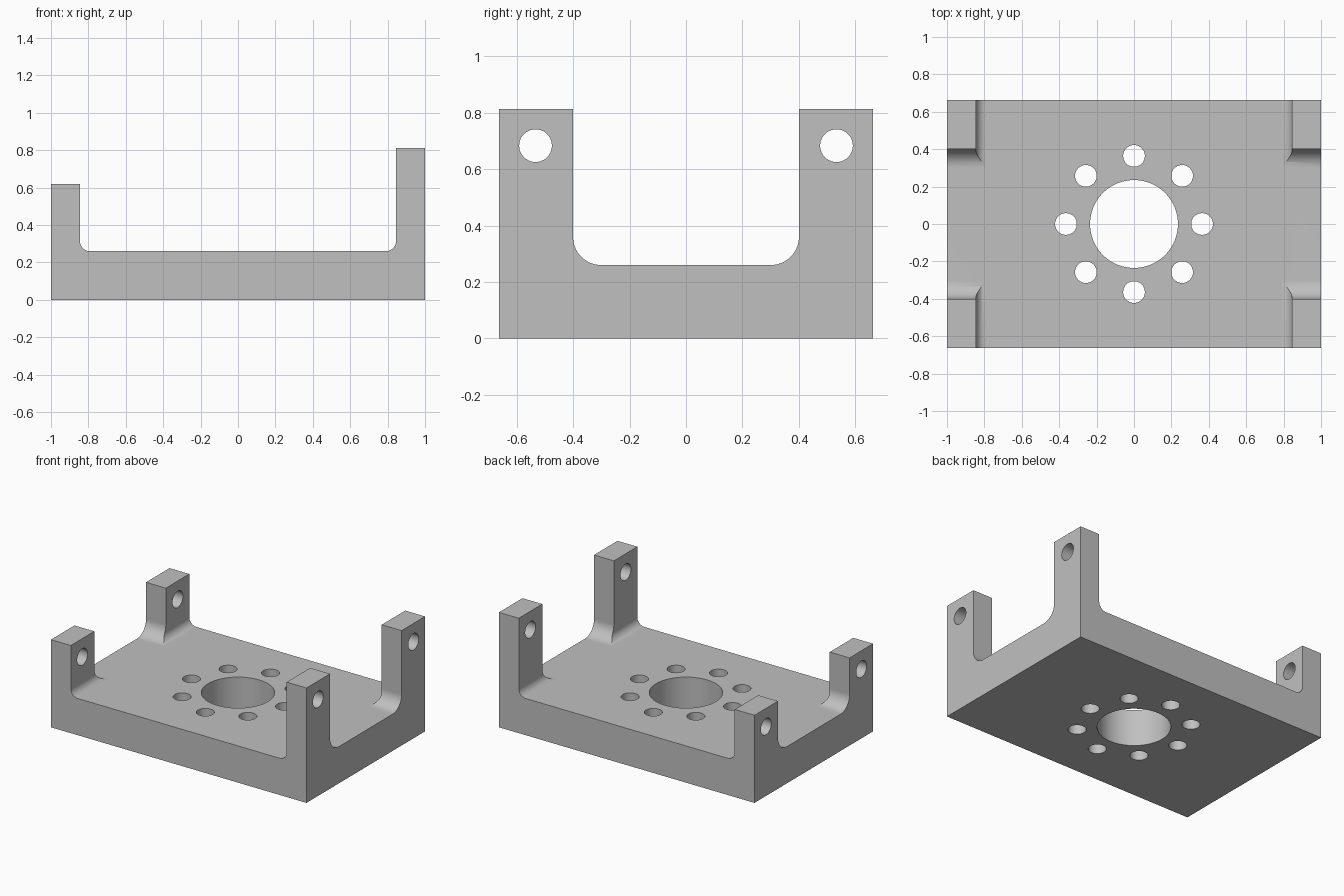
import bpy
import bmesh
from math import pi, cos, sin, radians
from mathutils import Matrix, Vector

cube = bpy.data.objects.get("Cube")
if cube:
    bpy.data.objects.remove(cube, do_unlink=True)

HALF_Y = 0.6625      # half depth of the bracket
FLOOR = 0.26         # thickness of the base plate
POST_X = 0.845       # inner face of the posts
POST_Y = 0.40        # side face of the posts
TOP = {-1: 0.62, 1: 0.813}   # post heights at each end
HOLE_R = 0.058

metal = bpy.data.materials.new("light grey metal")
metal.use_nodes = True
grey = (0.53, 0.53, 0.53, 1)
metal.diffuse_color = grey
metal.node_tree.nodes["Principled BSDF"].inputs["Base Color"].default_value = grey


def make_object(name, bm):
    bmesh.ops.recalc_face_normals(bm, faces=bm.faces)
    mesh = bpy.data.meshes.new(name)
    bm.to_mesh(mesh)
    bm.free()
    mesh.materials.append(metal)
    obj = bpy.data.objects.new(name, mesh)
    bpy.context.collection.objects.link(obj)
    return obj


def fillet(side, wall, radius, steps=14):
    """Arc from the wall down to the floor on the given side."""
    pts = []
    for i in range(steps + 1):
        a = pi / 2 * i / steps
        pts.append((side * (wall - radius + radius * cos(a)),
                    FLOOR + radius * (1 - sin(a))))
    return pts


def prism(name, profile, to_3d, extrude):
    bm = bmesh.new()
    face = bm.faces.new([bm.verts.new(to_3d(u, v)) for u, v in profile])
    result = bmesh.ops.extrude_face_region(bm, geom=[face], use_keep_orig=True)
    moved = [g for g in result["geom"] if isinstance(g, bmesh.types.BMVert)]
    bmesh.ops.translate(bm, verts=moved, vec=Vector(extrude))
    return make_object(name, bm)


def cylinder(bm, centre, radius, length, along_x=False, segments=40):
    turn = Matrix.Rotation(pi / 2, 4, "Y") if along_x else Matrix.Identity(4)
    bmesh.ops.create_cone(bm, cap_ends=True, segments=segments, radius1=radius,
                          radius2=radius, depth=length,
                          matrix=Matrix.Translation(centre) @ turn)


def cut(body, cutter):
    mod = body.modifiers.new("cut", "BOOLEAN")
    mod.operation = "DIFFERENCE"
    mod.solver = "EXACT"
    mod.object = cutter
    bpy.context.view_layer.objects.active = body
    bpy.ops.object.modifier_apply(modifier=mod.name)
    bpy.data.objects.remove(cutter, do_unlink=True)


# Body: U-shaped profile with unequal ends, extruded front to back
profile = [(-1, 0), (1, 0), (1, TOP[1]), (POST_X, TOP[1])]
profile += fillet(1, POST_X, 0.055)
profile += fillet(-1, POST_X, 0.055)[::-1]
profile += [(-POST_X, TOP[-1]), (-1, TOP[-1])]
body = prism("bracket_body", profile,
             lambda u, v: (u, -HALF_Y, v), (0, 2 * HALF_Y, 0))

# Lengthwise channel that splits each end wall into two posts
channel = [(-POST_Y, 1.2)] + fillet(-1, POST_Y, 0.1)
channel += fillet(1, POST_Y, 0.1)[::-1] + [(POST_Y, 1.2)]
cut(body, prism("channel_cutter", channel,
                lambda u, v: (-1.2, u, v), (2.4, 0, 0)))

# Centre bore, ring of bolt holes and the pin holes in the posts
bm = bmesh.new()
cylinder(bm, (0, 0, FLOOR / 2), 0.235, 0.6, segments=80)
for i in range(8):
    a = i * pi / 4
    cylinder(bm, (0.364 * cos(a), 0.364 * sin(a), FLOOR / 2), HOLE_R, 0.6)
for sx, top in TOP.items():
    for sy in (-1, 1):
        cylinder(bm, (sx * 0.92, sy * 0.533, top - 0.13), HOLE_R, 0.4, along_x=True)
cut(body, make_object("hole_cutter", bm))

# Smooth fillets and bores, crisp edges
bpy.ops.object.select_all(action="DESELECT")
body.select_set(True)
bpy.context.view_layer.objects.active = body
bpy.ops.object.shade_smooth_by_angle(angle=radians(30))
weighted = body.modifiers.new("weighted normals", "WEIGHTED_NORMAL")
weighted.keep_sharp = True
